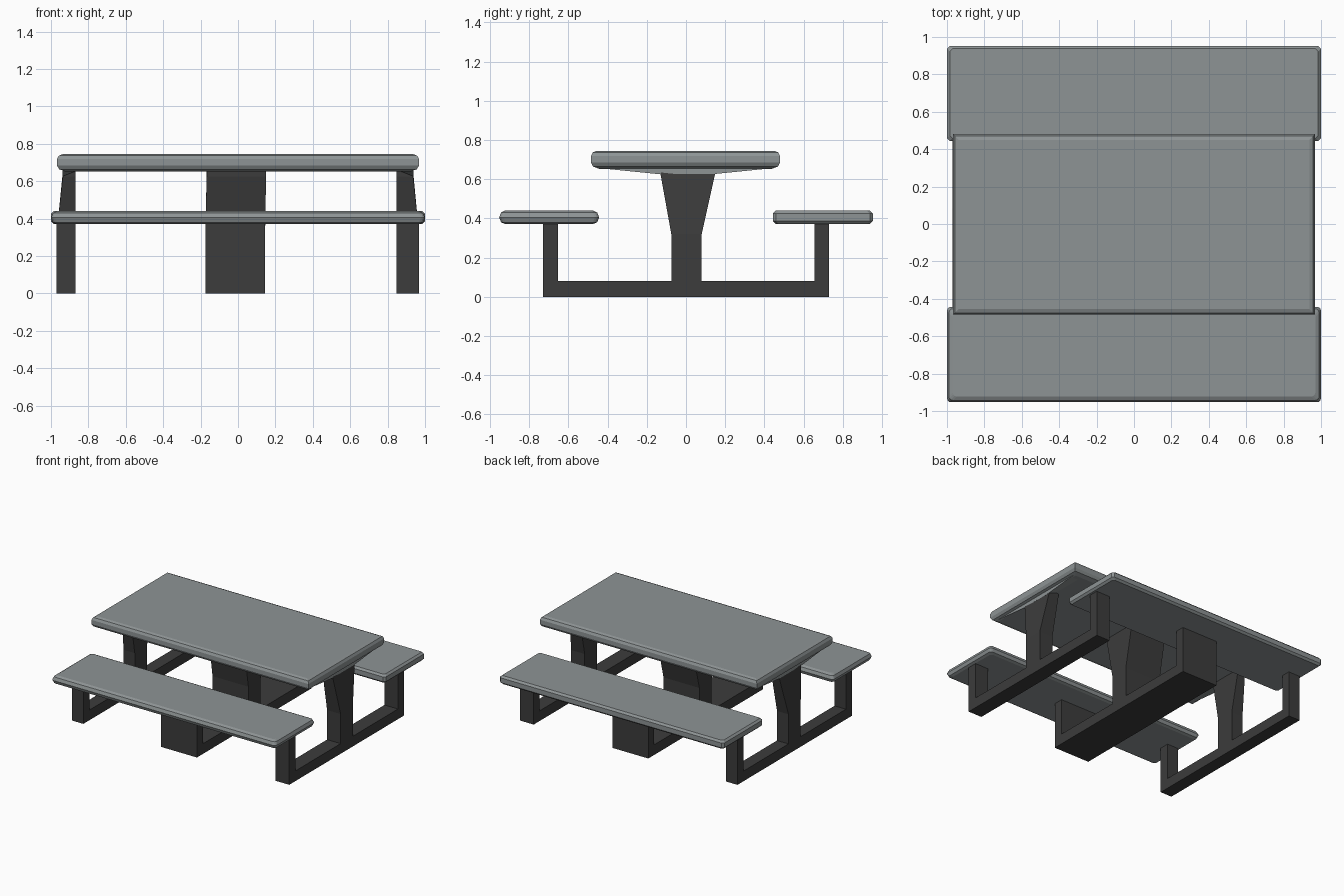
import bpy, bmesh, math

if "Cube" in bpy.data.objects:
    bpy.data.objects.remove(bpy.data.objects["Cube"])


def material(name, rgb):
    m = bpy.data.materials.new(name)
    m.diffuse_color = (*rgb, 1)
    m.use_nodes = True
    m.node_tree.nodes["Principled BSDF"].inputs["Base Color"].default_value = m.diffuse_color
    return m


GREY = material("grey_top", (0.27, 0.295, 0.30))
DARK = material("dark_frame", (0.045, 0.045, 0.045))


def finish(bm, name, mat):
    bmesh.ops.recalc_face_normals(bm, faces=bm.faces)
    me = bpy.data.meshes.new(name)
    bm.to_mesh(me)
    bm.free()
    me.materials.append(mat)
    ob = bpy.data.objects.new(name, me)
    bpy.context.collection.objects.link(ob)
    return ob


def outline(x0, x1, y0, y1, r, steps):
    """Rectangle with rounded (or chamfered, steps=1) corners."""
    if r <= 0:
        return [(x0, y0), (x1, y0), (x1, y1), (x0, y1)]
    pts = []
    for i, (cx, cy) in enumerate([(x1 - r, y1 - r), (x0 + r, y1 - r),
                                  (x0 + r, y0 + r), (x1 - r, y0 + r)]):
        for k in range(steps + 1):
            a = math.pi / 2 * (i + k / steps)
            pts.append((cx + r * math.cos(a), cy + r * math.sin(a)))
    return pts


def slab(name, x, y0, y1, rings, r=0, steps=1):
    """Stack inset outlines, given as (inset, z), into an edge-profiled slab."""
    bm = bmesh.new()
    loops = [[bm.verts.new((px, py, z)) for px, py in
              outline(-x + d, x - d, y0 + d, y1 - d, r, steps)] for d, z in rings]
    for a, b in zip(loops, loops[1:]):
        for i in range(len(a)):
            j = (i + 1) % len(a)
            bm.faces.new((a[i], a[j], b[j], b[i]))
    bm.faces.new(loops[0])
    bm.faces.new(loops[-1])
    return finish(bm, name, GREY)


# Tabletop with rounded edge
slab("tabletop", 0.968, -0.485, 0.48,
     [(0.045, 0.652), (0.012, 0.664), (0, 0.685), (0, 0.718), (0.01, 0.737), (0.03, 0.745)])

# Thickened lips under both table ends, deepest at the middle
for side, label in ((-1, "left"), (1, "right")):
    bm = bmesh.new()
    section = [(-0.43, 0.655), (-0.14, 0.626), (0.14, 0.626), (0.43, 0.655)]
    outer = [bm.verts.new((side * 0.938, y, z)) for y, z in section]
    inner = [bm.verts.new((side * 0.865, y, 0.655)) for y, z in section]
    for i in range(3):
        bm.faces.new((outer[i], outer[i + 1], inner[i + 1], inner[i]))
    bm.faces.new(outer)
    bm.faces.new((outer[0], inner[0], inner[1], inner[2], inner[3], outer[3]))
    finish(bm, label + "_end_lip", GREY)

# Bench seats
slab("front_seat", 1.0, -0.953, -0.443,
     [(0.03, 0.372), (0.01, 0.38), (0, 0.405), (0.01, 0.43), (0.03, 0.44)], 0.022, 3)
slab("back_seat", 1.0, 0.443, 0.953,
     [(0.015, 0.372), (0, 0.387), (0, 0.425), (0.015, 0.44)], 0.015, 1)


# Frames: floor beam, bench posts and flared pedestal in one profile
PROFILE = [(-0.73, 0), (0.73, 0), (0.73, 0.375), (0.655, 0.375), (0.655, 0.082),
           (0.08, 0.082), (0.08, 0.32), (0.148, 0.626), (0.148, 0.655),
           (-0.13, 0.655), (-0.13, 0.626), (-0.075, 0.32), (-0.075, 0.082),
           (-0.652, 0.082), (-0.652, 0.375), (-0.73, 0.375)]


def frame(name, x0, x1, top0, top1):
    bm = bmesh.new()
    sides = [[bm.verts.new((top if z > 0.5 else x, y, z)) for y, z in PROFILE]
             for x, top in ((x0, top0), (x1, top1))]
    a, b = sides
    for i in range(len(a)):
        j = (i + 1) % len(a)
        bm.faces.new((a[i], a[j], b[j], b[i]))
    # Split each side wall at the bend so the flared pedestal stays planar
    for s in sides:
        bm.faces.new([s[k] for k in (6, 7, 8, 9, 10, 11)])
        bm.faces.new([s[k] for k in (0, 1, 2, 3, 4, 5, 6, 11, 12, 13, 14, 15)])
    finish(bm, name, DARK)


frame("left_frame", -0.97, -0.868, -0.936, -0.868)
frame("centre_frame", -0.175, 0.145, -0.167, 0.15)
frame("right_frame", 0.847, 0.968, 0.847, 0.936)
